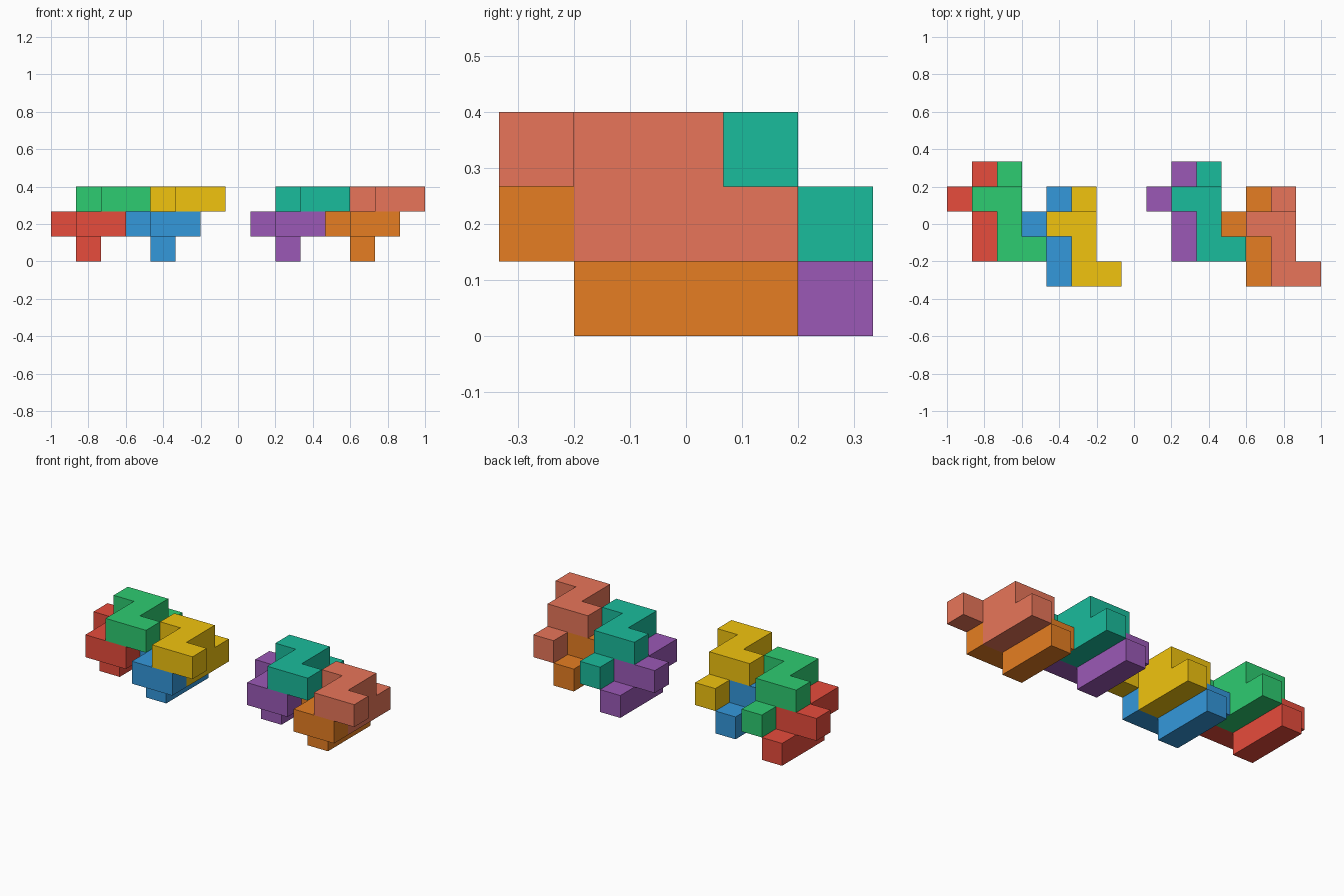
import bpy, bmesh
from mathutils import Color, Vector

if "Cube" in bpy.data.objects:
    bpy.data.objects.remove(bpy.data.objects["Cube"])

U = 2 / 15  # edge of one unit cube

# One puzzle piece: a Z of five cubes above a bar of three cubes
Z_LAYER = [(0, 3, 1), (1, 3, 1), (1, 2, 1), (1, 1, 1), (2, 1, 1)]
BAR = [(1, 2, 0), (1, 3, 0), (1, 4, 0)]
CELLS = set(Z_LAYER + BAR)
DIRS = [Vector(d) for d in ((1, 0, 0), (-1, 0, 0), (0, 1, 0),
                            (0, -1, 0), (0, 0, 1), (0, 0, -1))]


def make_piece(name, offset, color):
    bm = bmesh.new()
    for cell in CELLS:
        centre = Vector(cell) + Vector((0.5, 0.5, 0.5))
        for d in DIRS:
            # skip walls shared by two cubes of the same piece
            if tuple(int(c) for c in Vector(cell) + d) in CELLS:
                continue
            a = Vector((d.y, d.z, d.x))
            b = d.cross(a)
            corners = [(1, 1), (-1, 1), (-1, -1), (1, -1)]
            bm.faces.new([bm.verts.new(centre + (d + a * s + b * t) / 2)
                          for s, t in corners])
    bmesh.ops.remove_doubles(bm, verts=bm.verts, dist=0.01)
    bmesh.ops.dissolve_limit(bm, angle_limit=0.01, verts=bm.verts, edges=bm.edges)
    bmesh.ops.recalc_face_normals(bm, faces=bm.faces)
    shift = Vector(offset) - Vector((7.5, 2.5, 0))
    for v in bm.verts:
        v.co = (v.co + shift) * U
    mesh = bpy.data.meshes.new(name)
    bm.to_mesh(mesh)
    bm.free()
    mat = bpy.data.materials.new(name + "_paint")
    # screen colour to linear colour
    mat.diffuse_color = (*Color(color).from_srgb_to_scene_linear(), 1)
    mat.use_nodes = True
    mat.node_tree.nodes["Principled BSDF"].inputs["Base Color"].default_value = mat.diffuse_color
    mesh.materials.append(mat)
    bpy.context.collection.objects.link(bpy.data.objects.new(name, mesh))


# Two clusters of four interlocking pieces, eight units apart
STEPS = [(0, 0, 0), (1, 0, 1), (3, -1, 0), (4, -1, 1)]
CLUSTERS = [
    (0, [("red", (0.906, 0.298, 0.235)), ("green", (0.18, 0.8, 0.443)),
         ("blue", (0.204, 0.596, 0.859)), ("yellow", (0.945, 0.769, 0.059))]),
    (8, [("purple", (0.608, 0.349, 0.714)), ("teal", (0.102, 0.737, 0.612)),
         ("orange", (0.902, 0.494, 0.133)), ("salmon", (0.91, 0.46, 0.35))]),
]
for x0, colors in CLUSTERS:
    for (x, y, z), (label, rgb) in zip(STEPS, colors):
        make_piece("puzzle_piece_" + label, (x0 + x, y, z), rgb)
